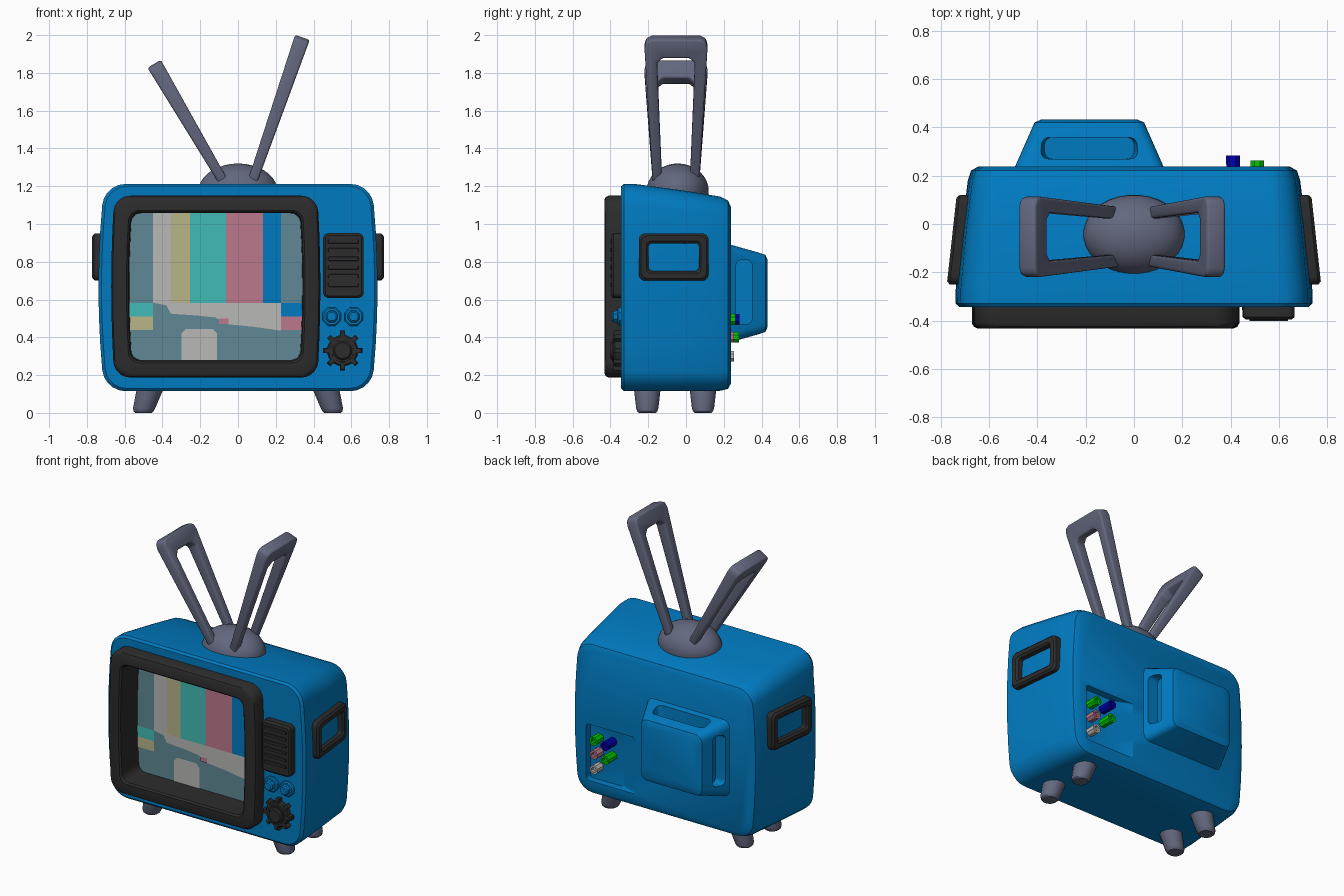
import bpy, bmesh
from math import sin, cos, pi, radians
from mathutils import Vector

if "Cube" in bpy.data.objects:
    bpy.data.objects.remove(bpy.data.objects["Cube"])


def material(name, *rgb):
    m = bpy.data.materials.new(name)
    m.use_nodes = True
    m.diffuse_color = (*rgb, 1)
    m.node_tree.nodes["Principled BSDF"].inputs["Base Color"].default_value = (*rgb, 1)
    return m


BLUE = material("cabinet blue", .0, .195, .53)
DARK = material("charcoal plastic", .025, .025, .025)
METAL = material("violet grey metal", .125, .138, .21)
SLATE = material("screen slate", .115, .25, .305)
PALE = material("pale grey", .48, .48, .47)
YELLOW = material("dull yellow", .48, .46, .25)
AQUA = material("aqua", .055, .5, .47)
PINK = material("dusty pink", .5, .19, .265)
GREEN = material("plug green", .0, .58, .0)
NAVY = material("plug blue", .0, .0, .45)


def finish(name, bm, mats, angle=35):
    mesh = bpy.data.meshes.new(name)
    bm.to_mesh(mesh)
    bm.free()
    for m in mats:
        mesh.materials.append(m)
    ob = bpy.data.objects.new(name, mesh)
    bpy.context.collection.objects.link(ob)
    bpy.ops.object.select_all(action='DESELECT')
    ob.select_set(True)
    bpy.context.view_layer.objects.active = ob
    bpy.ops.object.shade_smooth_by_angle(angle=radians(angle))
    return ob


def loft(name, rings, mat, hollow=False, bevel=0):
    """Skin equal-sized rings; cap the ends, or join last to first if hollow."""
    bm = bmesh.new()
    vs = [[bm.verts.new(p) for p in r] for r in rings]
    n = len(vs[0])
    pairs = list(zip(vs, vs[1:])) + ([(vs[-1], vs[0])] if hollow else [])
    for a, b in pairs:
        for i in range(n):
            j = (i + 1) % n
            bm.faces.new((a[i], a[j], b[j], b[i]))
    if not hollow:
        bm.faces.new(vs[0])
        bm.faces.new(vs[-1])
    bmesh.ops.recalc_face_normals(bm, faces=bm.faces[:])
    if bevel:
        sharp = [e for e in bm.edges if e.calc_face_angle(0) > radians(40)]
        bmesh.ops.bevel(bm, geom=sharp, offset=bevel, segments=3, profile=.5, affect='EDGES')
    return finish(name, bm, [mat])


def rounded(x0, x1, z0, z1, r, bulge=0, n=5):
    """Rounded rectangle whose sides may bow outwards."""
    cx, cz, pts = (x0 + x1) / 2, (z0 + z1) / 2, []
    centres = [(x1 - r, z1 - r), (x0 + r, z1 - r), (x0 + r, z0 + r), (x1 - r, z0 + r)]
    for k, (a, b) in enumerate(centres):
        for i in range(n + 1):
            t = (k + i / n) * pi / 2
            pts.append((a + r * cos(t), b + r * sin(t)))
        if k % 2:
            x = x0 if k == 1 else x1
            za, zb = (z1 - r, z0 + r) if k == 1 else (z0 + r, z1 - r)
            pts += [(x, za + (zb - za) * i / 6) for i in range(1, 6)]
    half = (z1 - z0) / 2
    return [(cx + (x - cx) * (1 + bulge * (1 - ((z - cz) / half) ** 2)), z) for x, z in pts]


def circle(r, n=16, cx=0, cz=0):
    return [(cx + r * cos(2 * pi * (i + .5) / n), cz + r * sin(2 * pi * (i + .5) / n)) for i in range(n)]


def at_y(pts, y):
    return [(a, y, b) for a, b in pts]


def turned_y(name, cx, cz, steps, mat, n=16):
    return loft(name, [at_y(circle(r, n, cx, cz), y) for y, r in steps], mat)


def cut(target, cutter):
    cutter.hide_render = True
    mod = target.modifiers.new("cut", 'BOOLEAN')
    mod.operation, mod.solver, mod.object = 'DIFFERENCE', 'EXACT', cutter
    bpy.context.view_layer.objects.active = target
    bpy.ops.object.modifier_apply(modifier=mod.name)
    bpy.data.objects.remove(cutter)
    bpy.ops.object.select_all(action='DESELECT')
    target.select_set(True)
    bpy.ops.object.shade_smooth_by_angle(angle=radians(35))


# Cabinet: y, half width, bottom, top, corner radius
sections = [(-.343, .692, .13, 1.2, .1), (-.328, .707, .115, 1.212, .11), (-.27, .706, .115, 1.212, .11),
            (0, .68, .115, 1.175, .11), (.18, .658, .117, 1.145, .1), (.222, .645, .127, 1.125, .1),
            (.238, .615, .155, 1.09, .08)]
cabinet = loft("cabinet", [at_y(rounded(-w, w, b, t, r, .045), y) for y, w, b, t, r in sections], BLUE)

# Socket recess with a ramped inner side, and the well behind the screen surround
cut(cabinet, loft("socket_cutter", [at_y(rounded(x, .58, .21, .59, .02), y)
                                    for x, y in ((.33, .19), (.05, .3))], BLUE))
cut(cabinet, loft("screen_well_cutter", [at_y(rounded(-.61, .37, .22, 1.11, .03), y) for y in (-.4, -.21)], BLUE))

# Rear housing with grip slots on the top and both sides
steps = [(.22, 0, 0), (.39, .075, .048), (.42, .088, .058), (.432, .115, .085)]
housing = loft("rear_housing", [at_y(rounded(-.5 + i, .13 - i, .37 + k, .895 - k, .045), y)
                                for y, i, k in steps], BLUE)
cut(housing, loft("top_slot_cutter", [[(a, b, z) for a, b in rounded(-.4 + i, .03 - i, .27, .358, .03)]
                                      for z, i in ((.8, .03), (.95, 0))], BLUE))
for s in (-1, 1):
    cut(housing, loft("side_slot_cutter", [[(-.185 + s * d, a, b) for a, b in rounded(.265, .35, .47, .81, .03)]
                                           for d in (.22, .4)], BLUE))

# Screen surround with a deep inner wall
rim = [(-.33, 0), (-.41, 0), (-.425, .008), (-.432, .022), (-.432, .078), (-.422, .088), (-.24, .093)]
loft("screen_surround", [at_y(rounded(-.655 + i, .42 - i, .187 + i, 1.15 - i, .085 - i * .4, .03), y)
                         for y, i in rim], DARK, hollow=True)

# Test card: flat plates on a slate screen
bars = [(-.45, PALE), (-.354, YELLOW), (-.253, AQUA), (-.063, PINK), (.132, BLUE), (.227, None)]
card = [(SLATE, -.25, [(-.6, .23), (.36, .23), (.36, 1.1), (-.6, 1.1)])]


def patch(mat, x0, x1, z0, z1, y=-.254):
    card.append((mat, y, [(x0, z0), (x1, z0), (x1, z1), (x0, z1)]))


for (x0, m), (x1, _) in zip(bars, bars[1:]):
    patch(m, x0, x1, .583, 1.09)
patch(AQUA, -.59, -.45, .51, .583)
patch(YELLOW, -.59, -.45, .44, .51)
patch(BLUE, .227, .35, .51, .583)
patch(PINK, .227, .35, .44, .51)
patch(PINK, -.1, -.05, .47, .5, -.257)
card.append((PALE, -.254, [(-.45, .583), (-.38, .57), (-.355, .525), (-.21, .515), (-.12, .505), (-.06, .47),
                           (.09, .455), (.227, .435), (.227, .583)]))
card.append((PALE, -.254, [(-.3, .24), (-.11, .24), (-.11, .42), (-.135, .445), (-.275, .445), (-.3, .42)]))
bm = bmesh.new()
used = [SLATE, PALE, YELLOW, AQUA, PINK, BLUE]
for m, y, pts in card:
    face = bm.faces.new([bm.verts.new(p) for p in at_y(pts, y)])
    face.material_index = used.index(m)
finish("screen", bm, used)

# Speaker grille
loft("speaker_panel", [at_y(rounded(.45 + i, .665 - i, .608 + i, .952 - i, .03 - i), y)
                       for y, i in ((-.33, 0), (-.385, 0), (-.395, .012))], DARK)
for k in range(6):
    z = .665 + k * .046
    loft("speaker_slat", [at_y(rounded(.475 + i, .64 - i, z + i, z + .026 - i, .008 - i), y)
                          for y, i in ((-.385, 0), (-.402, .004))], DARK)

# Tuning knobs and toothed dial
for x in (.496, .612):
    turned_y("tuning_knob", x, .51, [(-.33, .053), (-.355, .053), (-.362, .045), (-.362, .034),
                                     (-.385, .032), (-.392, .024)], BLUE, 8)


def gear(inset):
    pts = []
    for k in range(8):
        for off, r in ((-.4, .083), (-.2, .083), (-.16, .106), (.16, .106), (.2, .083)):
            t = (k + off) * pi / 4
            pts.append((.554 + (r - inset) * cos(t), .33 + (r - inset) * sin(t)))
    return pts


loft("dial", [at_y(gear(i), y) for y, i in ((-.33, 0), (-.375, 0), (-.385, .008))], DARK)
turned_y("dial_hub", .554, .33, [(-.37, .062), (-.392, .06), (-.392, .05), (-.402, .042)], DARK)

# Rear plugs
for x, z, y, m in ((.51, .495, .262, GREEN), (.51, .4, .255, PINK), (.51, .3, .255, PALE),
                   (.41, .495, .283, NAVY), (.41, .4, .28, GREEN)):
    turned_y("plug", x, z, [(.18, .029), (y - .015, .031), (y, .031), (y, .018), (y - .02, .016)], m, 8)

# Side handles follow the taper of the cabinet
for s in (-1, 1):
    loft("side_handle", [[(s * (.705 - .11 * a + d), a, b) for a, b in
                          rounded(-.25 + i, .12 - i, .7 + i, .95 - i, .035 - i * .3)]
                         for d, i in ((-.035, 0), (.03, 0), (.042, .012), (.042, .04), (.03, .052), (-.035, .052))],
         DARK, hollow=True)

# Splayed feet
for s in (-1, 1):
    for y in (-.205, .09):
        loft("foot", [[(s * (cx + a), y + b, z) for a, b in circle(r)]
                      for z, cx, r in ((0, .5, .045), (.008, .5, .054), (.025, .497, .06), (.16, .455, .076))], METAL)

# Antenna dome
arc = [k * pi / 18 for k in range(-2, 9)]
loft("antenna_dome", [[(a * .21, b * .165 - .044, 1.175 + .145 * sin(t)) for a, b in circle(cos(t), 32)]
                      for t in arc] + [[(a, b - .044, 1.32) for a, b in circle(.01, 32)]], METAL)


# Antenna loops: open-ended tapered frames leaning outwards
def antenna(name, foot_x, foot_z, tip_x, tip_z):
    foot = Vector((foot_x, -.053, foot_z))
    axis = Vector((tip_x, -.053, tip_z)) - foot
    length = axis.length
    axis.normalize()
    normal = Vector((axis.z, 0, -axis.x))
    half = [(0, .123), (length - .05, .167), (length - .015, .158), (length, .128)]
    inner = [(length - .105, .07), (length - .135, .1), (0, .073)]
    outline = half + [(u, -v) for u, v in reversed(half)]
    outline += [(u, -v) for u, v in reversed(inner)] + inner
    rings = []
    for s in (-1, 1):
        rings.append([foot + axis * u + Vector((0, v, 0)) + normal * s * (.025 + .016 * u / length)
                      for u, v in outline])
    loft(name, rings, METAL, bevel=.012)


antenna("left_antenna", .075, 1.22, .341, 1.988)
antenna("right_antenna", -.075, 1.22, -.444, 1.848)
